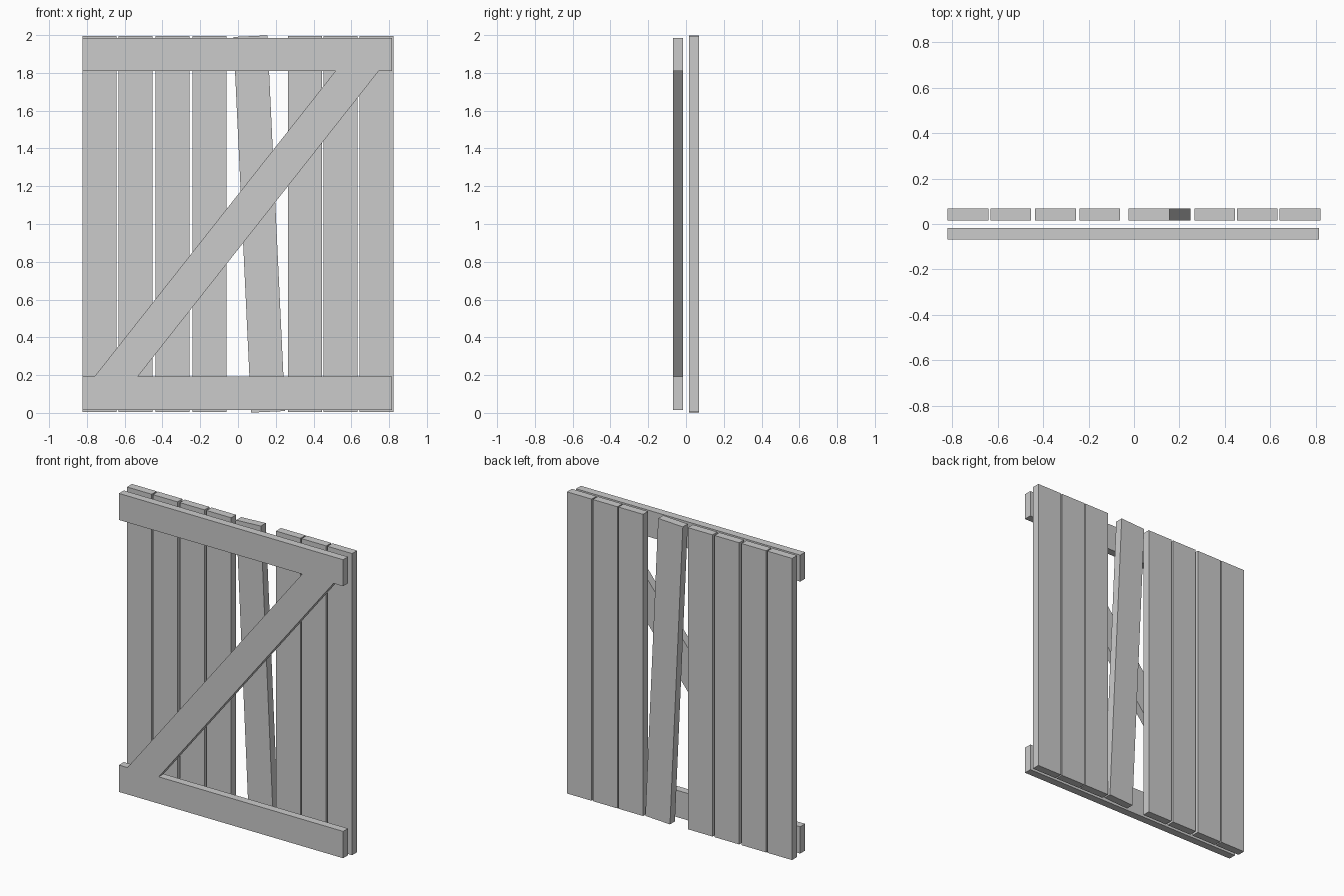
import bpy, bmesh
from math import radians
from mathutils import Matrix

if "Cube" in bpy.data.objects:
    bpy.data.objects.remove(bpy.data.objects["Cube"])


def prism(name, outline, y0, y1):
    """Extrude an x-z outline from y0 back to y1."""
    bm = bmesh.new()
    face = bm.faces.new([bm.verts.new((x, y0, z)) for x, z in outline])
    ext = bmesh.ops.extrude_face_region(bm, geom=[face])
    moved = [v for v in ext["geom"] if isinstance(v, bmesh.types.BMVert)]
    bmesh.ops.translate(bm, verts=moved, vec=(0, y1 - y0, 0))
    bmesh.ops.recalc_face_normals(bm, faces=bm.faces)
    mesh = bpy.data.meshes.new(name)
    bm.to_mesh(mesh)
    bm.free()
    ob = bpy.data.objects.new(name, mesh)
    bpy.context.collection.objects.link(ob)
    return ob


def plank(name, x, tilt=0.0):
    w, h = 0.09, 0.9955
    ob = prism(name, [(-w, -h), (w, -h), (w, h), (-w, h)], 0.016, 0.068)
    ob.data.transform(Matrix.Rotation(radians(tilt), 4, 'Y'))
    ob.location = (x, 0, 1)
    return ob


# Upright planks
for i, x in enumerate((-0.732, -0.543, -0.346, -0.151, 0.356, 0.543, 0.732)):
    plank(f"plank_{i + 1}", x)

# Loose crooked plank, top leaning to the left
plank("crooked_plank", 0.1125, -2.7)

# One-piece Z frame: two rails joined by the diagonal brace
L, R = -0.822, 0.815
prism("z_frame", [
    (L, 0.015), (R, 0.015), (R, 0.192), (-0.531, 0.192),
    (0.745, 1.81), (R, 1.81), (R, 1.985), (L, 1.985),
    (L, 1.81), (0.516, 1.81), (-0.760, 0.192), (L, 0.192),
], -0.068, -0.017)
